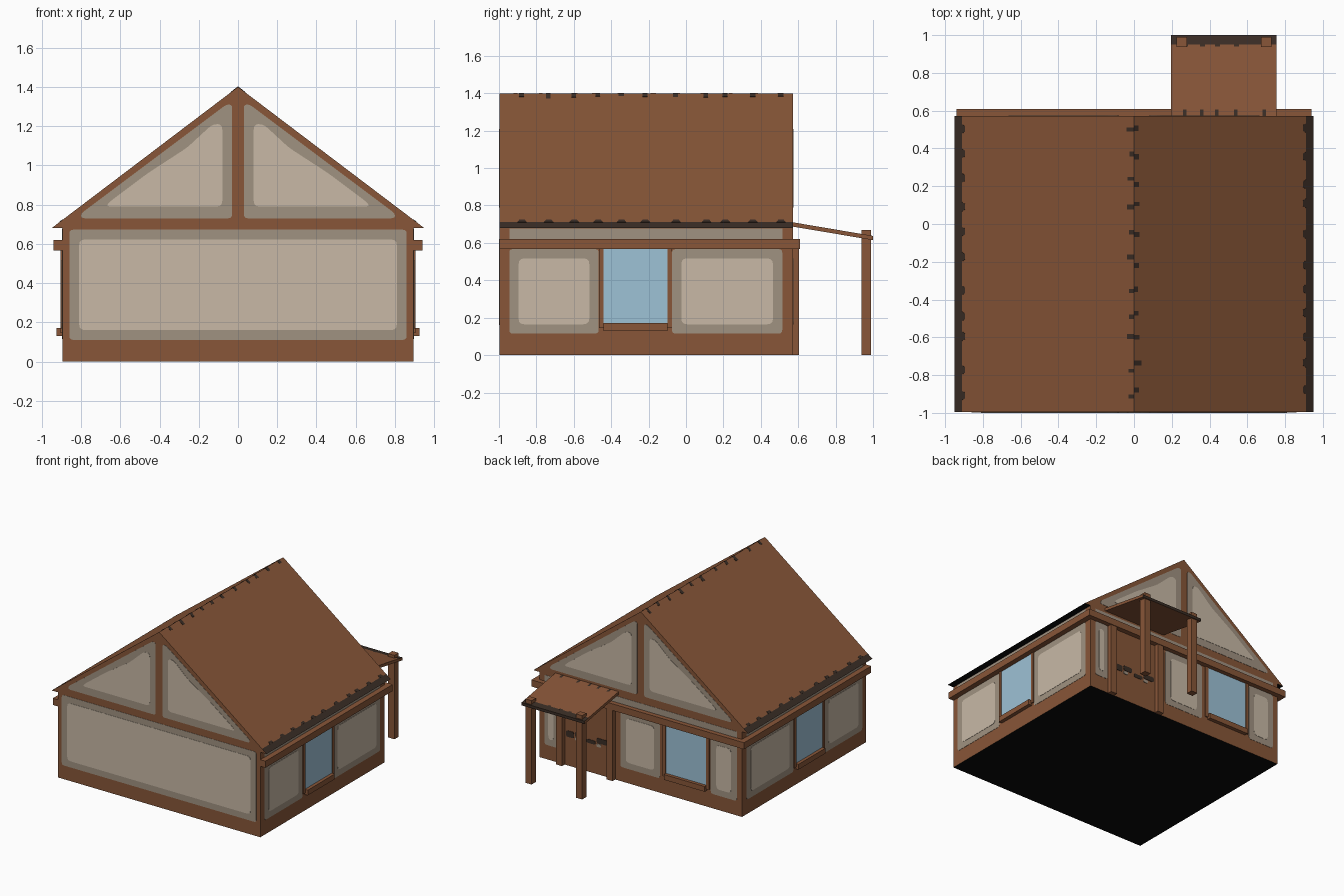
import bpy, bmesh, math, random
from mathutils import Vector

if "Cube" in bpy.data.objects:
    bpy.data.objects.remove(bpy.data.objects["Cube"])

random.seed(4)
X, Y, Z = Vector((1, 0, 0)), Vector((0, 1, 0)), Vector((0, 0, 1))
WX, YF, YB = 0.895, -0.996, 0.571      # wall half width, front and back planes


def material(name, r, g, b):
    m = bpy.data.materials.new(name)
    m.diffuse_color = [((c / 255 + 0.055) / 1.055) ** 2.4 for c in (r, g, b)] + [1]
    m.use_nodes = True
    m.node_tree.nodes["Principled BSDF"].inputs["Base Color"].default_value = m.diffuse_color
    return m


WOOD = material("brown wood", 136, 86, 56)
PLASTER = material("pale plaster", 200, 185, 166)
BORDER = material("grey plaster border", 160, 146, 129)
GLASS = material("blue glass", 158, 194, 214)
DARK = material("dark worn edge", 58, 45, 37)
BLACK = material("black underside", 10, 10, 10)


def prism(name, pts, vec, mats):
    """Extrude a polygon of 3D points along vec."""
    bm = bmesh.new()
    f = bm.faces.new([bm.verts.new(p) for p in pts])
    ext = bmesh.ops.extrude_face_region(bm, geom=[f])["geom"]
    bmesh.ops.translate(bm, vec=vec, verts=[v for v in ext if isinstance(v, bmesh.types.BMVert)])
    if not any(len(fc.verts) == len(pts) and f is fc for fc in bm.faces):
        bm.faces.new([v for v in bm.verts][:len(pts)])
    bmesh.ops.recalc_face_normals(bm, faces=bm.faces[:])
    me = bpy.data.meshes.new(name)
    bm.to_mesh(me)
    bm.free()
    for m in mats:
        me.materials.append(m)
    ob = bpy.data.objects.new(name, me)
    bpy.context.collection.objects.link(ob)
    return ob


def box(name, x0, x1, y0, y1, z0, z1, mat=WOOD):
    return prism(name, [(x0, y0, z0), (x1, y0, z0), (x1, y1, z0), (x0, y1, z0)], (0, 0, z1 - z0), [mat])


def rounded(pts, r):
    """Round each polygon corner with a short curve."""
    out, n = [], len(pts)
    pts = [Vector(p) for p in pts]
    for i, p in enumerate(pts):
        a, b = pts[i - 1] - p, pts[(i + 1) % n] - p
        a = p + a.normalized() * min(r, a.length * 0.45)
        b = p + b.normalized() * min(r, b.length * 0.45)
        out += [a * (1 - t) ** 2 + p * 2 * t * (1 - t) + b * t * t for t in (0, 0.33, 0.67, 1)]
    return out


def plate(name, wall, pts, depth, mat, r=0.0):
    o, u, v, n = wall
    pts = rounded(pts, r) if r else pts
    return prism(name, [o + u * p[0] + v * p[1] for p in pts], n * depth, [mat])


def rect(a, b, c, d):
    return [(a, c), (b, c), (b, d), (a, d)]


def panel(name, wall, a, b, c, d, inset=0.05):
    """Plaster field with a grey border."""
    plate(name + "_border", wall, rect(a, b, c, d), 0.002, BORDER, 0.02)
    i = min(inset, (b - a) * 0.3)
    plate(name + "_plaster", wall, rect(a + i, b - i, c + inset, d - inset), 0.004, PLASTER, 0.03)


def window(name, wall, a, b):
    """Glass, two side frames and a sill; a..b is the glass width."""
    plate(name + "_glass", wall, rect(a, b, 0.17, 0.57), 0.004, GLASS)
    plate(name + "_frame_a", wall, rect(a - 0.025, a, 0.145, 0.57), 0.01, WOOD)
    plate(name + "_frame_b", wall, rect(b, b + 0.025, 0.145, 0.57), 0.01, WOOD)
    plate(name + "_sill", wall, rect(a, b, 0.13, 0.172), 0.03, WOOD)


FRONT = (Y * YF, X, Z, -Y)
BACK = (Y * YB, X, Z, Y)
RIGHT = (X * WX, Y, Z, X)
LEFT = (X * -WX, Y, Z, -X)

# House body and roof in one profile; eave strips dark, underside black
half = [(WX, 0), (WX, 0.68), (0.95, 0.68), (0.91, 0.7105)]
profile = half + [(0, 1.4)] + [(-x, z) for x, z in reversed(half)]
house = prism("house_body_and_roof", [(x, YF, z) for x, z in profile], (0, YB - YF, 0), [WOOD, DARK, BLACK])
for f in house.data.polygons:
    if f.normal.z < -0.5:
        f.material_index = 2
    elif f.normal.z > 0.3 and f.center.z < 0.71:
        f.material_index = 1

# Front wall panel
panel("front_wall", FRONT, -0.86, 0.86, 0.11, 0.672)

# Gable panels, front and back, both halves
outer = [(0.80, 0.73), (0.03, 0.73), (0.03, 1.31), (0.06, 1.31), (0.80, 0.755)]
inner = [(0.67, 0.79), (0.08, 0.79), (0.08, 1.21), (0.13, 1.21), (0.26, 1.09),
         (0.46, 0.96), (0.66, 0.81)]
for wname, wall in (("front", FRONT), ("back", BACK)):
    for s in (-1, 1):
        plate(wname + "_gable_border", wall, [(s * x, z) for x, z in outer], 0.002, BORDER, 0.02)
        plate(wname + "_gable_plaster", wall, [(s * x, z) for x, z in inner], 0.004, PLASTER, 0.03)

# Side walls: panels, window, upper strip and long beam
for wname, wall, s in (("right", RIGHT, 1), ("left", LEFT, -1)):
    panel(wname + "_front_panel", wall, -0.945, -0.467, 0.115, 0.567)
    panel(wname + "_rear_panel", wall, -0.075, 0.515, 0.115, 0.567)
    plate(wname + "_upper_strip", wall, rect(-0.945, 0.515, 0.62, 0.678), 0.002, BORDER)
    window(wname + "_window", wall, -0.44, -0.10)
    x0, x1 = sorted((s * WX, s * 0.94))
    box(wname + "_beam", x0, x1, YF, 0.61, 0.567, 0.62)

# Back wall: panels, window, strip and beam
panel("back_panel_a", BACK, -0.85, -0.62, 0.115, 0.567)
panel("back_panel_b", BACK, -0.17, 0.18, 0.115, 0.567)
panel("back_panel_c", BACK, 0.735, 0.85, 0.115, 0.567)
plate("back_upper_strip", BACK, rect(-0.85, 0.85, 0.62, 0.67), 0.002, BORDER)
window("back_window", BACK, -0.585, -0.225)
box("back_beam", -0.94, 0.94, YB, 0.61, 0.567, 0.62)

# Door posts and porch posts
for x in (0.225, 0.672):
    box("door_post", x, x + 0.055, YB, 0.605, 0, 0.567)
    box("porch_post", x, x + 0.055, 0.937, 0.99, 0, 0.67)

# Worn marks across the door
for x, z, w, h in ((0.29, 0.25, 0.10, 0.04), (0.40, 0.23, 0.08, 0.03), (0.50, 0.25, 0.08, 0.04), (0.59, 0.23, 0.07, 0.05)):
    plate("door_mark", BACK, rect(x, x + w, z, z + h), 0.003, DARK, 0.015)
for x in (0.35, 0.54):
    plate("door_chip", BACK, rect(x, x + 0.04, 0.22, 0.245), 0.004, BORDER, 0.01)

# Porch roof: sloping slab with a dark outer strip
slab = [(0.565, 0.688), (1.0, 0.615), (1.0, 0.637), (0.95, 0.646), (0.565, 0.711)]
porch = prism("porch_roof", [(0.196, y, z) for y, z in slab], (0.559, 0, 0), [WOOD, DARK])
for f in porch.data.polygons:
    if f.center.y > 0.94:
        f.material_index = 1
down = Vector((0, 0.385, -0.065)).normalized()
PORCH = (Vector((0, 0.571, 0.71)), X, down, X.cross(down) * -1)
for x in (0.26, 0.35, 0.43, 0.53, 0.68):
    plate("porch_mark", PORCH, rect(x, x + 0.018, 0, 0.035), 0.002, DARK)
    plate("porch_edge_mark", PORCH, rect(x, x + 0.025, 0.375, 0.392), 0.002, DARK)

# Worn notches along the ridge and the eaves
for s in (-1, 1):
    slope = Vector((s * 0.95, 0, -0.72))
    length = slope.length
    slope.normalize()
    ROOF = (Z * 1.4, Y, slope, Vector((s * 0.72, 0, 0.95)).normalized())
    for i in range(11):
        y = -0.91 + i * 0.14 + random.uniform(-0.025, 0.025)
        w = random.uniform(0.02, 0.03)
        plate("ridge_notch", ROOF, rect(y, y + w, 0, random.uniform(0.025, 0.05)), 0.002, DARK)
        e = length - 0.05
        plate("eave_notch", ROOF, [(y - 0.01, e), (y + 0.04, e), (y + 0.03, e - 0.02), (y, e - 0.02)], 0.002, DARK)
